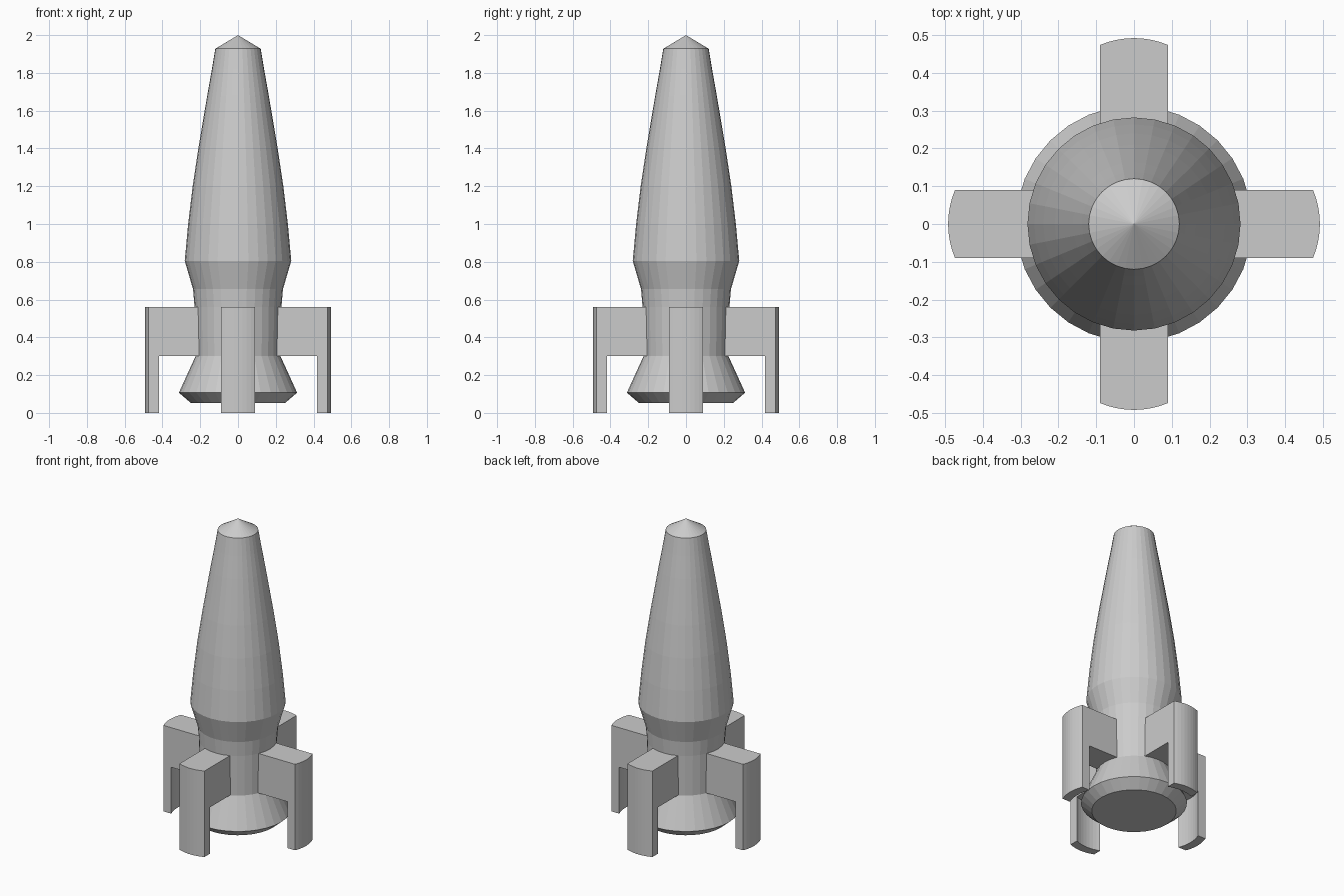
import bpy, bmesh, math

if "Cube" in bpy.data.objects:
    bpy.data.objects.remove(bpy.data.objects["Cube"])


def finish(name, bm):
    bmesh.ops.remove_doubles(bm, verts=bm.verts, dist=1e-5)
    bmesh.ops.recalc_face_normals(bm, faces=bm.faces)
    me = bpy.data.meshes.new(name)
    bm.to_mesh(me)
    bm.free()
    ob = bpy.data.objects.new(name, me)
    bpy.context.collection.objects.link(ob)
    return ob


def lathe(name, profile, steps=32):
    bm = bmesh.new()
    vs = [bm.verts.new((r, 0, z)) for r, z in profile]
    es = [bm.edges.new(p) for p in zip(vs, vs[1:])]
    bmesh.ops.spin(bm, geom=vs + es, cent=(0, 0, 0), axis=(0, 0, 1),
                   angle=2 * math.pi, steps=steps)
    return finish(name, bm)


# Rocket body with flared nozzle, waist, tapered hull and conical tip
lathe("rocket_body", [
    (0, 0.053), (0.25, 0.053), (0.313, 0.107), (0.225, 0.30), (0.23, 0.56),
    (0.238, 0.655), (0.282, 0.805), (0.264, 1.0), (0.24, 1.2), (0.21, 1.4),
    (0.163, 1.68), (0.138, 1.82), (0.12, 1.928), (0, 2.0)])


# L-shaped fin legs with gently curved outer and inner faces
def fin(name, angle):
    half, bulge = 0.09, 0.018
    outline = [(0.16, 0.56, 0), (0.16, 0.302, 0), (0.418, 0.302, 1),
               (0.418, 0, 1), (0.474, 0, 1), (0.474, 0.56, 1)]
    bm = bmesh.new()
    rings = []
    for i in range(9):
        t = i / 4 - 1
        off = bulge * (1 - t * t)
        rings.append([bm.verts.new((x + off * k, half * t, z))
                      for x, z, k in outline])
    n = len(outline)
    for a, b in zip(rings, rings[1:]):
        for j in range(n):
            k = (j + 1) % n
            bm.faces.new((a[j], a[k], b[k], b[j]))
    bm.faces.new(rings[0])
    bm.faces.new(rings[-1])
    ob = finish(name, bm)
    ob.rotation_euler.z = angle


for i, side in enumerate(("right", "back", "left", "front")):
    fin(side + "_fin_leg", i * math.pi / 2)
